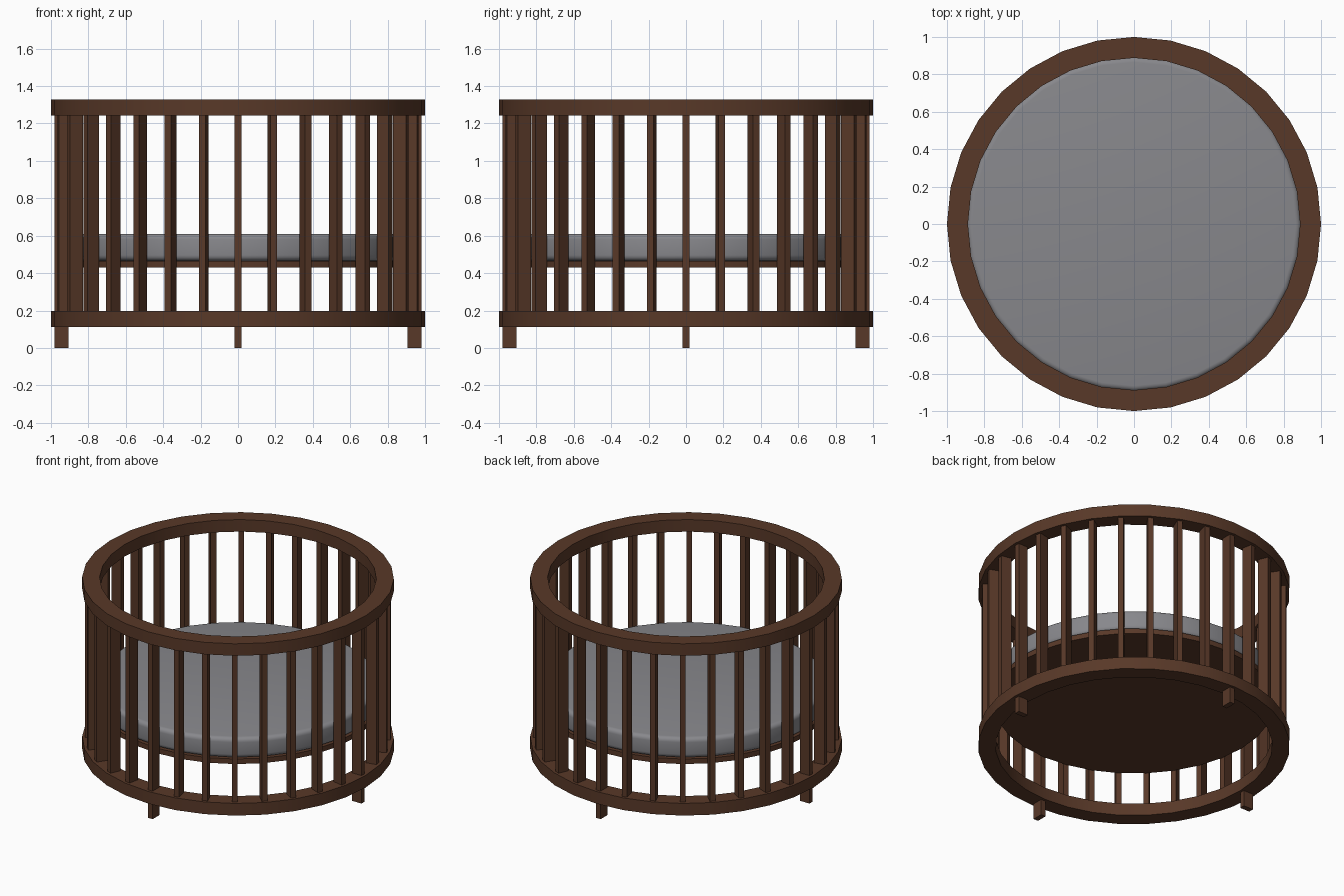
import bpy, bmesh, math
from mathutils import Matrix

if "Cube" in bpy.data.objects:
    bpy.data.objects.remove(bpy.data.objects["Cube"])

SIDES = 32


def material(name, rgb):
    m = bpy.data.materials.new(name)
    m.diffuse_color = (*rgb, 1)
    m.use_nodes = True
    m.node_tree.nodes["Principled BSDF"].inputs["Base Color"].default_value = m.diffuse_color
    return m


wood = material("dark brown wood", (0.098, 0.040, 0.021))
fabric = material("grey fabric", (0.245, 0.245, 0.262))


def finish(name, bm, mat, smooth=True):
    bmesh.ops.recalc_face_normals(bm, faces=bm.faces)
    me = bpy.data.meshes.new(name)
    bm.to_mesh(me)
    bm.free()
    me.materials.append(mat)
    ob = bpy.data.objects.new(name, me)
    bpy.context.collection.objects.link(ob)
    if smooth:
        bpy.ops.object.select_all(action='DESELECT')
        ob.select_set(True)
        bpy.context.view_layer.objects.active = ob
        bpy.ops.object.shade_smooth_by_angle(angle=math.radians(35))
    return ob


def lathe(name, profile, mat, closed):
    """Revolve an (r, z) profile; closed loops make rings, open ones get capped."""
    bm = bmesh.new()
    rows = [[bm.verts.new((r * math.cos(a), r * math.sin(a), z)) for r, z in profile]
            for a in (2 * math.pi * i / SIDES for i in range(SIDES))]
    n = len(profile)
    for i in range(SIDES):
        a, b = rows[i], rows[(i + 1) % SIDES]
        for j in range(n if closed else n - 1):
            k = (j + 1) % n
            bm.faces.new((a[j], b[j], b[k], a[k]))
    if not closed:
        bm.faces.new([r[0] for r in rows])
        bm.faces.new([r[-1] for r in rows])
    return finish(name, bm, mat)


def radial_bars(name, count, z0, z1):
    """Bars placed around the circle, long side pointing outwards."""
    bm = bmesh.new()
    for i in range(count):
        mat = (Matrix.Rotation(2 * math.pi * i / count, 4, 'Z')
               @ Matrix.Translation((0.9425, 0, (z0 + z1) / 2))
               @ Matrix.Diagonal((0.075, 0.036, z1 - z0, 1)))
        bmesh.ops.create_cube(bm, size=1, matrix=mat)
    return finish(name, bm, wood, smooth=False)


# Top and bottom rails
for name, z0, z1 in (("bottom_rail", 0.112, 0.198), ("top_rail", 1.243, 1.328)):
    lathe(name, [(0.888, z0), (1.0, z0), (1.0, z1), (0.888, z1)], wood, True)

# Slats and feet
radial_bars("slats", SIDES, 0.198, 1.243)
radial_bars("feet", 4, 0.0, 0.112)

# Base board
lathe("base_board", [(0.9, 0.43), (0.9, 0.466)], wood, False)

# Mattress with rounded edges
R, B, Z0, Z1 = 0.895, 0.03, 0.466, 0.61
arc = [math.radians(a) for a in (-90, -67.5, -45, -22.5, 0)]
profile = [(R - B + B * math.cos(a), Z0 + B + B * math.sin(a)) for a in arc]
profile += [(R - B + B * math.cos(a), Z1 - B - B * math.sin(a)) for a in reversed(arc)]
lathe("mattress", profile, fabric, False)
